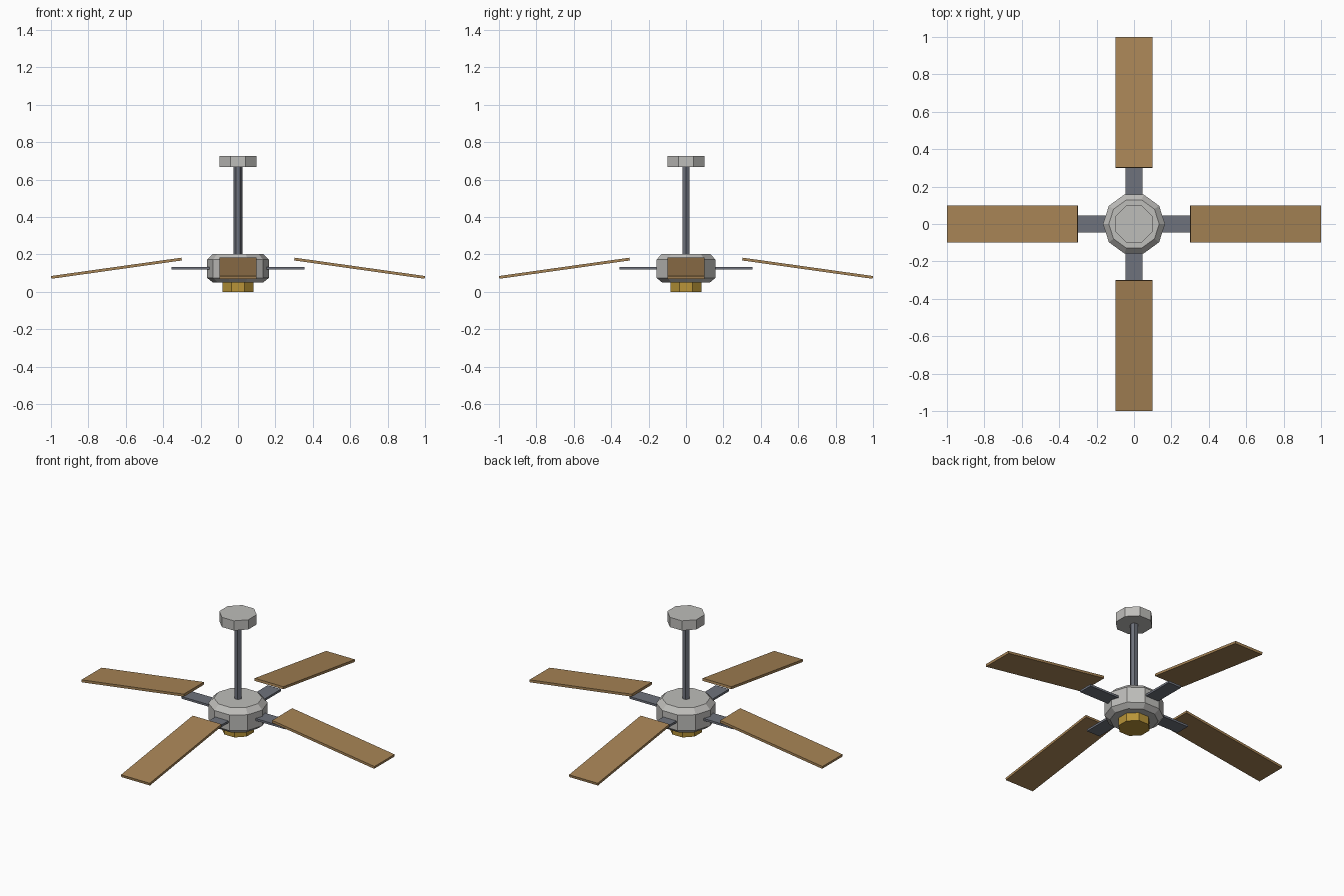
import bpy, bmesh, math
from mathutils import Matrix

if "Cube" in bpy.data.objects:
    bpy.data.objects.remove(bpy.data.objects["Cube"])


def srgb(r, g, b):
    f = lambda c: c / 12.92 if c <= 0.04045 else ((c + 0.055) / 1.055) ** 2.4
    return (f(r / 255), f(g / 255), f(b / 255), 1)


def material(name, rgb):
    m = bpy.data.materials.new(name)
    m.diffuse_color = srgb(*rgb)
    m.use_nodes = True
    m.node_tree.nodes["Principled BSDF"].inputs["Base Color"].default_value = m.diffuse_color
    return m


grey = material("light grey metal", (190, 189, 186))
steel = material("dark steel", (110, 114, 124))
wood = material("wood", (166, 131, 85))
brass = material("brass", (184, 148, 56))


def finish(name, bm, mat):
    bmesh.ops.recalc_face_normals(bm, faces=bm.faces)
    mesh = bpy.data.meshes.new(name)
    bm.to_mesh(mesh)
    bm.free()
    mesh.materials.append(mat)
    obj = bpy.data.objects.new(name, mesh)
    bpy.context.collection.objects.link(obj)
    return obj


def lathe(name, profile, sides, mat, start=0.0):
    """Faceted solid from (radius, z) rings with flat end caps."""
    bm = bmesh.new()
    rings = []
    for r, z in profile:
        angles = [start + math.tau * i / sides for i in range(sides)]
        rings.append([bm.verts.new((r * math.cos(a), r * math.sin(a), z)) for a in angles])
    for low, high in zip(rings, rings[1:]):
        for i in range(sides):
            j = (i + 1) % sides
            bm.faces.new((low[i], low[j], high[j], high[i]))
    bm.faces.new(rings[0][::-1])
    bm.faces.new(rings[-1])
    return finish(name, bm, mat)


def box(name, size, centre, droop, turn, mat):
    """Box lying along +x, tilted down outward, then turned about z."""
    bm = bmesh.new()
    m = (Matrix.Rotation(turn, 4, 'Z') @ Matrix.Translation(centre)
         @ Matrix.Rotation(droop, 4, 'Y') @ Matrix.Diagonal((*size, 1)))
    bmesh.ops.create_cube(bm, size=1, matrix=m)
    return finish(name, bm, mat)


# Central column: octagonal cup, ten-sided motor, hexagonal rod, octagonal canopy
octa = math.pi / 8
lathe("light_cup", [(0.091, 0), (0.091, 0.06)], 8, brass, octa)
lathe("motor_housing", [(0.135, 0.05), (0.166, 0.075), (0.166, 0.172), (0.135, 0.203)], 10, grey)
lathe("down_rod", [(0.023, 0.19), (0.023, 0.68)], 6, steel)
lathe("ceiling_canopy", [(0.107, 0.667), (0.107, 0.727)], 8, grey, octa)

# Four arms with drooping blades
for k in range(4):
    turn = k * math.pi / 2
    box(f"blade_arm_{k + 1}", (0.255, 0.09, 0.013), (0.2275, 0, 0.127), 0, turn, steel)
    box(f"blade_{k + 1}", (0.705, 0.196, 0.015), (0.65, 0, 0.126), math.radians(8), turn, wood)
